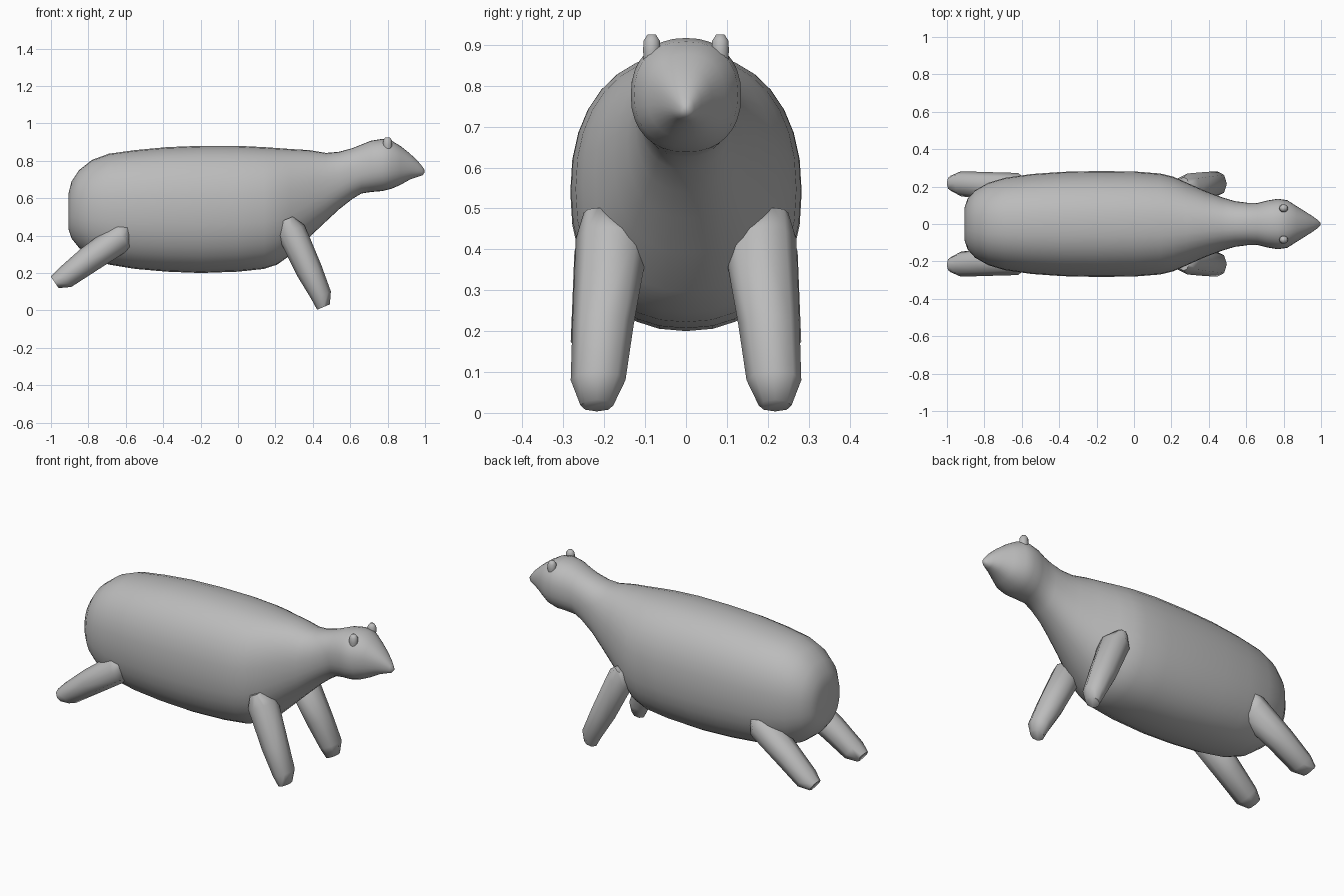
import bpy, bmesh, math
from mathutils import Vector

cube = bpy.data.objects.get("Cube")
if cube:
    bpy.data.objects.remove(cube)

grey = bpy.data.materials.new("plain_grey")
grey.use_nodes = True
colour = (0.5, 0.5, 0.5, 1)
grey.diffuse_color = colour
grey.node_tree.nodes["Principled BSDF"].inputs["Base Color"].default_value = colour


def loft(name, rings, angle, mirror=False):
    """Skin a list of equal-sized point rings, cap both ends, shade smooth."""
    bm = bmesh.new()
    loops = [[bm.verts.new(p) for p in ring] for ring in rings]
    n = len(loops[0])
    for a, b in zip(loops, loops[1:]):
        for i in range(n):
            j = (i + 1) % n
            bm.faces.new((a[i], a[j], b[j], b[i]))
    bm.faces.new(loops[0][::-1])
    bm.faces.new(loops[-1])
    bmesh.ops.recalc_face_normals(bm, faces=bm.faces)
    mesh = bpy.data.meshes.new(name)
    bm.to_mesh(mesh)
    bm.free()
    mesh.materials.append(grey)
    ob = bpy.data.objects.new(name, mesh)
    bpy.context.collection.objects.link(ob)
    bpy.ops.object.select_all(action='DESELECT')
    ob.select_set(True)
    bpy.context.view_layer.objects.active = ob
    bpy.ops.object.shade_smooth_by_angle(angle=math.radians(angle))
    if mirror:
        m = ob.modifiers.new("other_side", 'MIRROR')
        m.use_axis = (False, True, False)
    return ob


def oval(centre, u, v, count, power=2.0):
    """Closed (super)ellipse spanned by the vectors u and v."""
    pts = []
    for i in range(count):
        a = 2 * math.pi * i / count
        c, s = math.cos(a), math.sin(a)
        cu = math.copysign(abs(c) ** (2 / power), c)
        sv = math.copysign(abs(s) ** (2 / power), s)
        pts.append(Vector(centre) + u * cu + v * sv)
    return pts


# Body, neck and head: x, bottom, top, half width
sections = [
    (-.905, .43, .63, .09), (-.89, .385, .69, .135), (-.85, .335, .75, .18),
    (-.78, .28, .805, .22), (-.69, .245, .838, .247), (-.55, .222, .857, .267),
    (-.38, .207, .873, .279), (-.2, .2, .88, .283), (0, .207, .88, .281),
    (.14, .222, .873, .27), (.21, .245, .868, .253), (.28, .295, .863, .222),
    (.38, .39, .857, .177), (.47, .475, .842, .143), (.54, .54, .848, .122),
    (.61, .595, .867, .113), (.66, .625, .887, .112), (.71, .633, .907, .125),
    (.77, .638, .917, .135), (.82, .65, .908, .127), (.87, .672, .878, .095),
    (.92, .7, .838, .064), (.96, .714, .8, .038), (.985, .722, .77, .02),
    (.997, .735, .752, .008),
]
loft("body", [oval((x, 0, (lo + hi) / 2), Vector((0, w, 0)),
                   Vector((0, 0, (hi - lo) / 2)), 32, 2.25)
              for x, lo, hi, w in sections], 70)


# Legs: x, y, z of the ring centre, thickness seen from the side, half width
def legs(name, rings):
    first, last = Vector(rings[1][:3]), Vector(rings[-1][:3])
    along = (last - first).normalized()
    across = Vector((-along.z, 0, along.x)).normalized()
    loft(name, [oval((x, y, z), across * r, Vector((0, w, 0)), 8)
                for x, y, z, r, w in rings], 65, mirror=True)


legs("head_end_legs", [
    (.265, .215, .49, .03, .035), (.285, .18, .425, .078, .09),
    (.38, .203, .215, .071, .075), (.445, .215, .08, .056, .067),
    (.457, .218, .018, .037, .04)])
legs("tail_end_legs", [
    (-.59, .215, .445, .03, .035), (-.62, .185, .395, .08, .088),
    (-.8, .205, .27, .072, .073), (-.925, .215, .175, .06, .067),
    (-.98, .218, .15, .037, .04)])

# Small ear stubs on the head: z, radius
loft("ears", [oval((.8, .084, z), Vector((r * 1.1, 0, 0)), Vector((0, r, 0)), 10)
              for z, r in ((.82, .014), (.86, .02), (.885, .022),
                           (.91, .021), (.925, .011))], 60, mirror=True)
